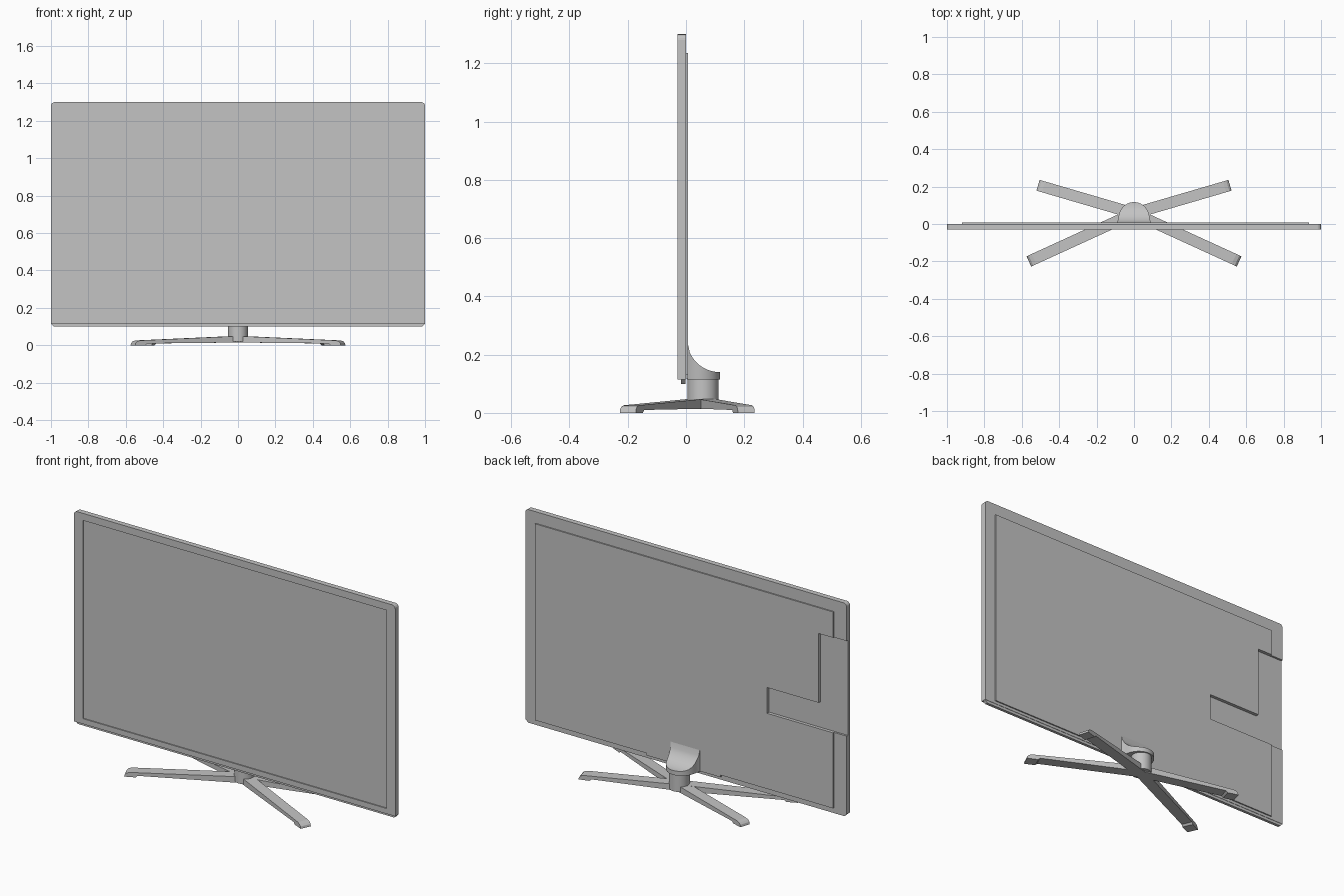
import bpy, bmesh, math
from mathutils import Vector

cube = bpy.data.objects.get("Cube")
if cube:
    bpy.data.objects.remove(cube, do_unlink=True)

grey = bpy.data.materials.new("plain grey")
grey.use_nodes = True
grey.diffuse_color = (0.55, 0.55, 0.55, 1)
grey.node_tree.nodes["Principled BSDF"].inputs["Base Color"].default_value = grey.diffuse_color


def finish(name, bm, smooth=False):
    bmesh.ops.recalc_face_normals(bm, faces=bm.faces)
    mesh = bpy.data.meshes.new(name)
    bm.to_mesh(mesh)
    bm.free()
    mesh.materials.append(grey)
    ob = bpy.data.objects.new(name, mesh)
    bpy.context.collection.objects.link(ob)
    bpy.ops.object.select_all(action='DESELECT')
    ob.select_set(True)
    bpy.context.view_layer.objects.active = ob
    if smooth:
        bpy.ops.object.shade_smooth_by_angle(angle=math.radians(35))
    return ob


def prism(name, outline, origin, u, v, depth, smooth=False):
    """Extrude a 2D outline drawn on axes u, v along the depth vector."""
    bm = bmesh.new()
    o, u, v = Vector(origin), Vector(u), Vector(v)
    face = bm.faces.new([bm.verts.new(o + u * a + v * b) for a, b in outline])
    new = bmesh.ops.extrude_face_region(bm, geom=[face])["geom"]
    bmesh.ops.translate(bm, vec=Vector(depth),
                        verts=[g for g in new if isinstance(g, bmesh.types.BMVert)])
    return finish(name, bm, smooth)


def slab(name, outline, y0, y1):
    return prism(name, outline, (0, y0, 0), (1, 0, 0), (0, 0, 1), (0, y1 - y0, 0))


def rect(x0, x1, z0, z1):
    return [(x0, z0), (x1, z0), (x1, z1), (x0, z1)]


def cut(ob, cutter):
    mod = ob.modifiers.new("cut", 'BOOLEAN')
    mod.operation, mod.solver, mod.object = 'DIFFERENCE', 'EXACT', cutter
    bpy.context.view_layer.objects.active = ob
    bpy.ops.object.modifier_apply(modifier=mod.name)


# Screen body with small rounded top corners
r = 0.02
corner = [(1 - r + r * math.cos(a), 1.3 - r + r * math.sin(a))
          for a in (i * math.pi / 8 for i in range(5))]
top = corner + [(-x, z) for x, z in reversed(corner)]
body = slab("screen_body", [(-1, 0.115), (1, 0.115)] + top, -0.03, 0)

# Thin strip under the body, and the stepped back cover
slab("bottom_strip", [(-0.985, 0.1), (0.985, 0.1), (1, 0.116), (-1, 0.116)], -0.018, -0.002)
cover = slab("back_cover", [(-0.92, 0.13), (-0.22, 0.13), (-0.22, 0.118), (0.24, 0.118),
                            (0.24, 0.13), (0.935, 0.13), (0.935, 1.235), (-0.92, 1.235)],
             -0.004, 0.007)

# Recessed display and the L-shaped connector bay
display = slab("display_cutter", rect(-0.945, 0.945, 0.145, 1.26), -0.05, -0.024)
bay = slab("bay_cutter", [(-1.1, 0.555), (-0.51, 0.555), (-0.51, 0.7), (-0.83, 0.7),
                          (-0.83, 1.09), (-1.1, 1.09)], -0.011, 0.05)
cut(body, display)
cut(body, bay)
cut(cover, bay)
for cutter in (display, bay):
    bpy.data.objects.remove(cutter, do_unlink=True)

# Mount: D-shaped block whose top sweeps up into the back cover
bm = bmesh.new()
steps, y0, y1, rad = 20, 0.004, 0.117, 0.08
rows = []
for i in range(steps + 1):
    t = math.sin(i / steps * math.pi / 2)
    y = y0 + (y1 - y0) * t
    over = max(0, y - (y1 - rad))
    w = max(0.004, math.sqrt(max(0, rad * rad - over * over)))
    w += 0.012 * (1 - t) ** 4
    z = 0.25 - 0.11 * math.sqrt(max(0, 1 - (1 - t) ** 2))
    rows.append([bm.verts.new(p) for p in
                 ((-w, y, 0.115), (w, y, 0.115), (w, y, z), (-w, y, z))])
for a, b in zip(rows, rows[1:]):
    for k in range(4):
        n = (k + 1) % 4
        bm.faces.new((a[k], a[n], b[n], b[k]))
bm.faces.new(rows[0])
bm.faces.new(rows[-1])
finish("mount", bm, True)

# Neck
circle = [(0.053 * math.cos(i * math.pi / 16), 0.053 * math.sin(i * math.pi / 16))
          for i in range(32)]
prism("neck", circle, (0, 0.058, 0.02), (1, 0, 0), (0, 1, 0), (0, 0, 0.1), True)

# Four tapering legs with turned-down feet
hub, width = Vector((0, 0.057, 0)), 0.06
for name, tip_x, tip_y in (("front", 0.562, -0.2), ("back", 0.513, 0.207)):
    for side, sign in (("left", 1), ("right", -1)):
        along = Vector((sign * tip_x, tip_y, 0)) - hub
        length = along.length
        along.normalize()
        across = Vector((-along.y, along.x, 0)) * width
        profile = [(0, 0.015), (length - 0.07, 0.01), (length - 0.06, 0), (length, 0),
                   (length - 0.003, 0.012), (length - 0.012, 0.021),
                   (length - 0.03, 0.026), (0, 0.05)]
        prism(f"{name}_{side}_leg", profile, hub - across / 2, along, (0, 0, 1), across)
